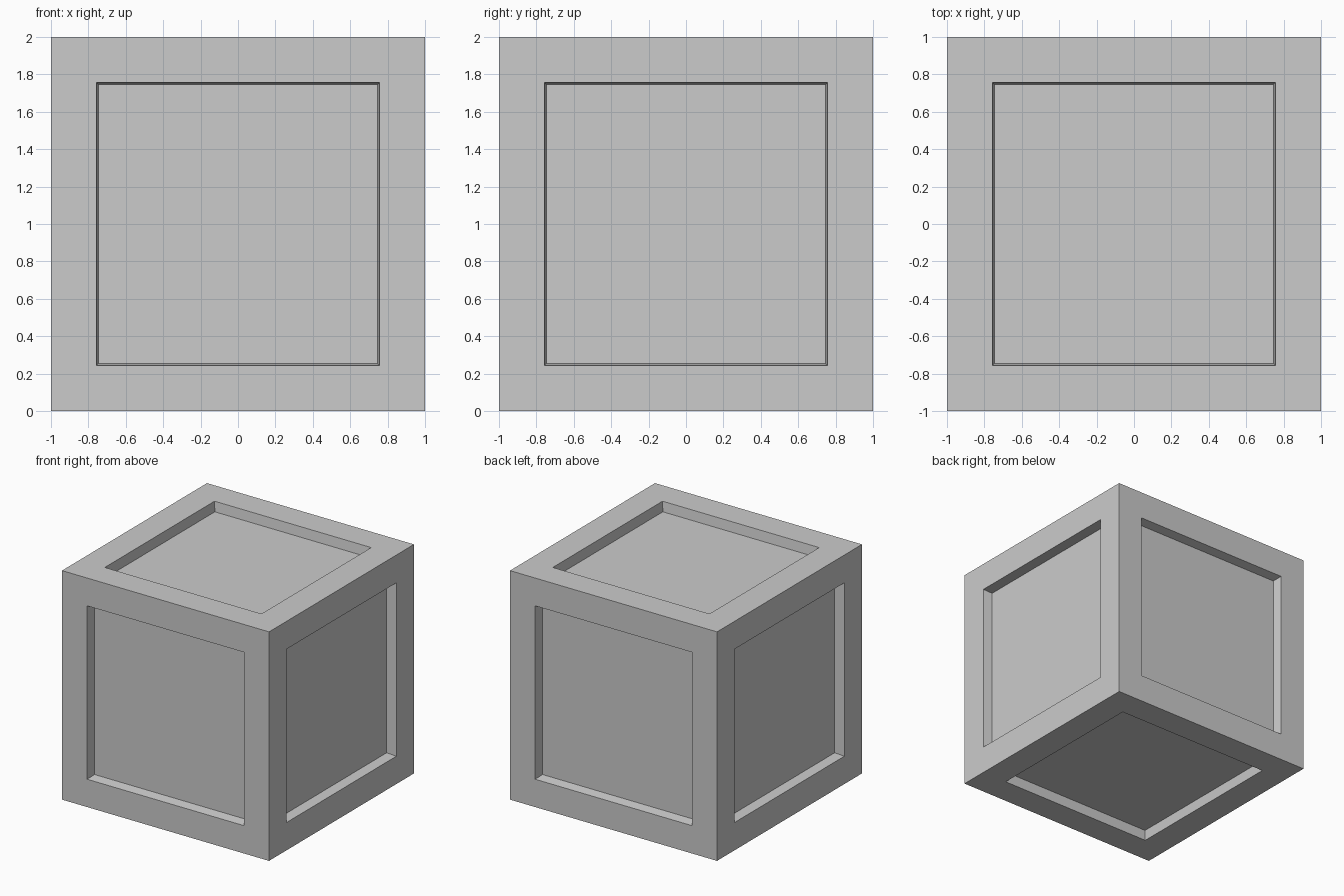
import bpy, bmesh
from mathutils import Matrix

if "Cube" in bpy.data.objects:
    bpy.data.objects.remove(bpy.data.objects["Cube"])

BORDER = 0.243   # width of the flat frame around each face
TAPER = 0.012    # slight slope of the recess walls
DEPTH = 0.085    # how far each panel is sunk

# Crate body: a 2 unit cube standing on the floor
bm = bmesh.new()
bmesh.ops.create_cube(bm, size=2, matrix=Matrix.Translation((0, 0, 1)))

# Frame on all six sides, then a sunken panel in each
panels = bm.faces[:]
bmesh.ops.inset_individual(bm, faces=panels, thickness=BORDER, use_even_offset=True)
bmesh.ops.inset_individual(bm, faces=panels, thickness=TAPER, use_even_offset=True)
for face in panels:
    bmesh.ops.translate(bm, verts=face.verts[:], vec=face.normal * -DEPTH)

bmesh.ops.recalc_face_normals(bm, faces=bm.faces[:])
mesh = bpy.data.meshes.new("crate")
bm.to_mesh(mesh)
bm.free()
bpy.context.collection.objects.link(bpy.data.objects.new("crate", mesh))
